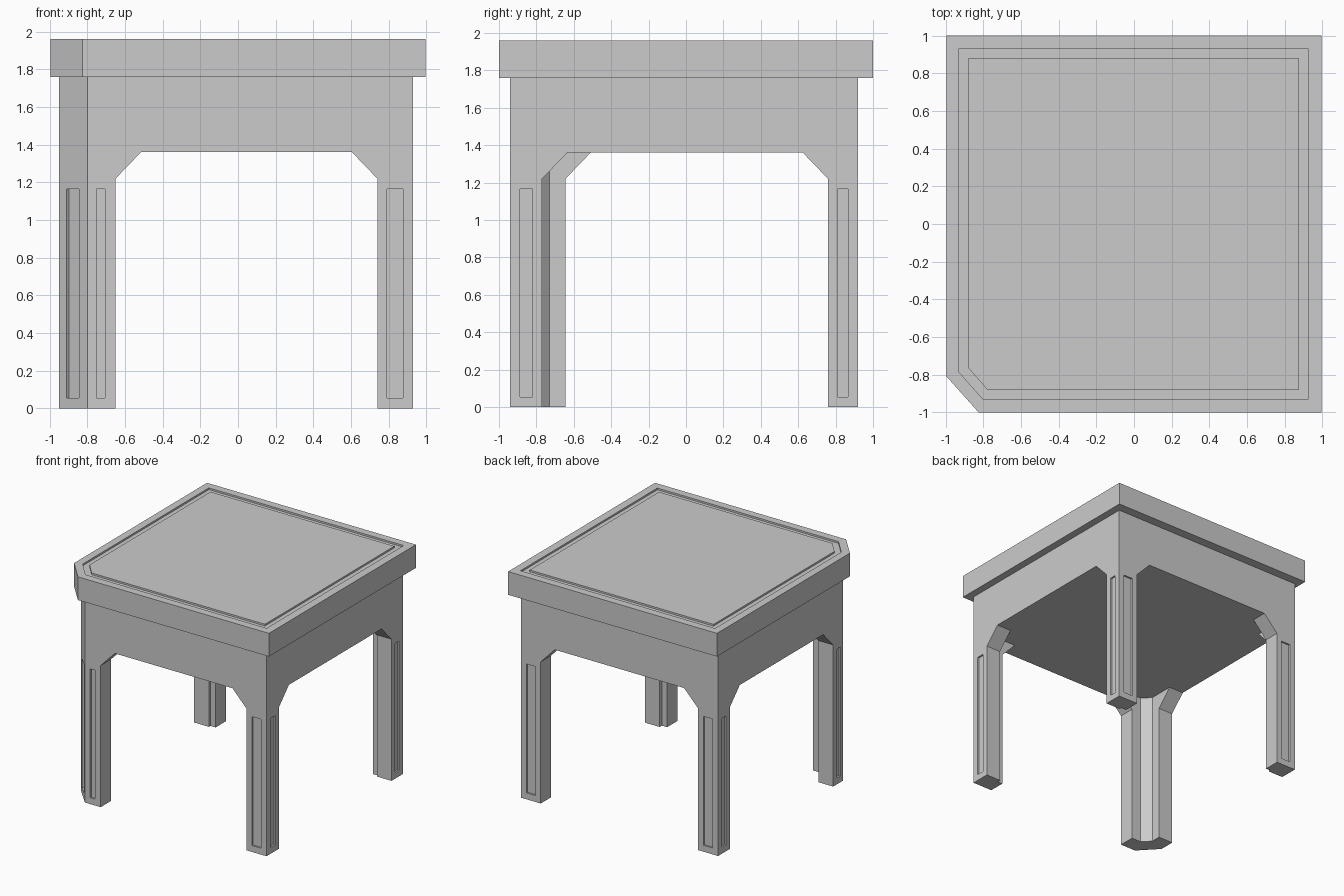
import bpy, bmesh
from mathutils import Vector

if "Cube" in bpy.data.objects:
    bpy.data.objects.remove(bpy.data.objects["Cube"])


def loft(name, loops):
    """Skin a stack of matching closed 3D loops and cap both ends."""
    bm = bmesh.new()
    rings = [[bm.verts.new(p) for p in loop] for loop in loops]
    n = len(rings[0])
    for a, b in zip(rings, rings[1:]):
        for i in range(n):
            j = (i + 1) % n
            bm.faces.new((a[i], a[j], b[j], b[i]))
    bm.faces.new(rings[0][::-1])
    bm.faces.new(rings[-1])
    bmesh.ops.recalc_face_normals(bm, faces=bm.faces)
    me = bpy.data.meshes.new(name)
    bm.to_mesh(me)
    bm.free()
    ob = bpy.data.objects.new(name, me)
    bpy.context.collection.objects.link(ob)
    return ob


def plan(x0, x1, y0, y1, cx, cy, z):
    """Rectangle with its front-left corner cut from (x0, cy) to (cx, y0)."""
    return [(x0, cy, z), (cx, y0, z), (x1, y0, z), (x1, y1, z), (x0, y1, z)]


def cut(target, cutter):
    mod = target.modifiers.new("cut", 'BOOLEAN')
    mod.operation = 'DIFFERENCE'
    mod.solver = 'EXACT'
    mod.object = cutter
    bpy.context.view_layer.objects.active = target
    bpy.ops.object.modifier_apply(modifier=mod.name)
    bpy.data.objects.remove(cutter)


# Table top with a groove running round it
outer = (-0.995, 0.995, -1, 1, -0.825, -0.81)
rim = (-0.93, 0.925, -0.932, 0.932, -0.80, -0.785)
field = (-0.878, 0.873, -0.88, 0.88, -0.778, -0.766)
TOP, GROOVE = 1.96, 1.945
loft("table_top", [plan(*outer, 1.76), plan(*outer, TOP), plan(*rim, TOP),
                   plan(*rim, GROOVE), plan(*field, GROOVE), plan(*field, TOP)])

# Apron and legs: one block, hollowed from below
X0, X1, Y0, Y1 = -0.95, 0.93, -0.94, 0.92
CX, CY = -0.80, -0.78
base = (X0, X1, Y0, Y1, CX, CY)
body = loft("apron_and_legs", [plan(*base, 0), plan(*base, 1.76)])
hollow = (-0.81, 0.79, -0.80, 0.78, -0.74, -0.73)
cut(body, loft("hollow", [plan(*hollow, -0.2), plan(*hollow, 1.36)]))

# Openings with angled upper corners, one per side
for axis, lo, hi, d0, d1 in (('y', -0.65, 0.74, -1.1, -0.7),
                             ('y', -0.76, 0.74, 0.7, 1.1),
                             ('x', -0.645, 0.76, -1.1, -0.7),
                             ('x', -0.77, 0.76, 0.7, 1.1)):
    arch = [(lo, -0.2), (lo, 1.22), (lo + 0.135, 1.36),
            (hi - 0.135, 1.36), (hi, 1.22), (hi, -0.2)]
    cut(body, loft("opening", [[(s, d, z) if axis == 'y' else (d, s, z)
                                for s, z in arch] for d in (d0, d1)]))


# Sunken panels on the outer leg faces
def panel(p, q, depth=0.015):
    p, q = Vector((*p, 0)), Vector((*q, 0))
    t = (q - p).normalized()
    out = Vector((t.y, -t.x, 0)) * 0.03
    inn = -out.normalized() * depth
    foot = [p + out, q + out, q + inn, p + inn]
    cut(body, loft("panel", [[(v.x, v.y, z) for v in foot] for z in (0.055, 1.165)]))


for a, b in ((-0.75, -0.705), (0.79, 0.877)):        # front
    panel((a, Y0), (b, Y0))
for a, b in ((-0.887, -0.82), (0.81, 0.865)):        # right
    panel((X1, a), (X1, b))
for a, b in ((0.79, 0.877), (-0.897, -0.81)):        # back
    panel((b, Y1), (a, Y1)) if b > a else panel((a, Y1), (b, Y1))
for a, b in ((-0.70, -0.745), (0.865, 0.81)):        # left
    panel((X0, a), (X0, b))
k = Vector((X0, CY)), Vector((CX, Y0))               # angled corner
panel(k[0].lerp(k[1], 0.27), k[0].lerp(k[1], 0.71))
